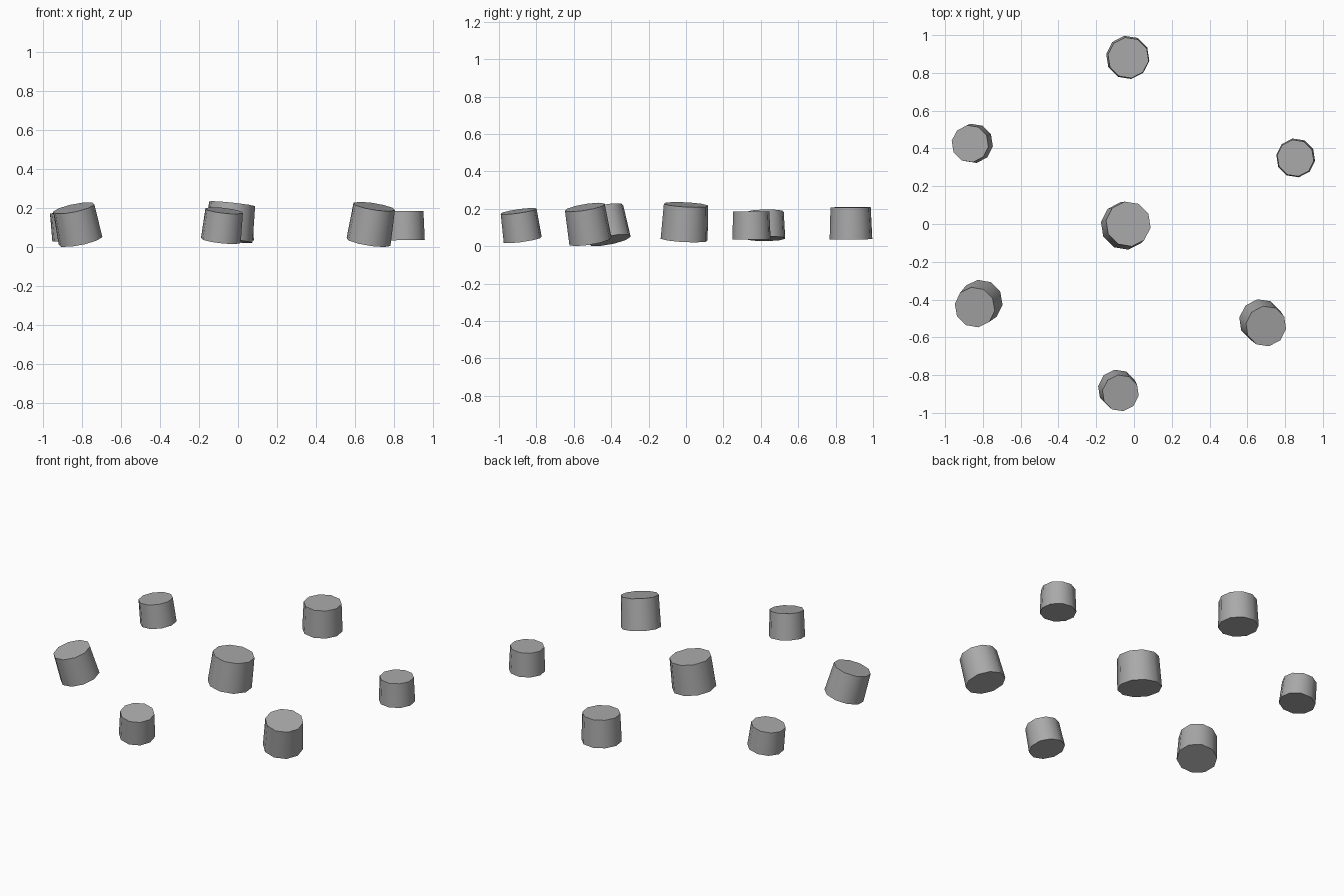
import bpy
import math
from mathutils import Vector

SIDES = 10

cube = bpy.data.objects.get("Cube")
if cube:
    bpy.data.objects.remove(cube, do_unlink=True)

# One plain grey for every stump
grey = bpy.data.materials.new("stone_grey")
colour = (0.4, 0.4, 0.4, 1)
grey.use_nodes = True
grey.diffuse_color = colour
grey.node_tree.nodes["Principled BSDF"].inputs["Base Color"].default_value = colour


def stump(name, bottom, top, radius, turn=0):
    """Tapered ten-sided stump leaning from its bottom centre to its top centre."""
    bottom, top = Vector(bottom), Vector(top)
    axis = top - bottom
    bpy.ops.mesh.primitive_cone_add(
        vertices=SIDES, radius1=radius * 1.06, radius2=radius,
        depth=axis.length, location=(bottom + top) / 2)
    obj = bpy.context.object
    obj.name = name
    lean = Vector((0, 0, 1)).rotation_difference(axis)
    spin = lean.to_matrix() @ lean.to_matrix().Rotation(math.radians(turn), 3, 'Z')
    obj.rotation_euler = spin.to_euler()
    obj.data.materials.append(grey)
    bpy.ops.object.shade_smooth_by_angle(angle=math.radians(40))


# Middle stump, then the ring around it
stump("centre_stump", (-0.05, -0.01, 0.035), (-0.03, 0, 0.222), 0.12, 9)
stump("back_stump", (-0.033, 0.882, 0.037), (-0.03, 0.88, 0.208), 0.109, 9)
stump("back_right_stump", (-0.85, 0.427, 0.04), (-0.868, 0.425, 0.184), 0.099, 9)
stump("back_left_stump", (0.856, 0.35, 0.036), (0.855, 0.349, 0.185), 0.098, 9)
stump("front_right_stump", (-0.808, -0.408, 0.032), (-0.843, -0.441, 0.2), 0.109, 9)
stump("front_left_stump", (0.67, -0.511, 0.026), (0.699, -0.541, 0.208), 0.109, 9)
stump("front_stump", (-0.088, -0.873, 0.034), (-0.071, -0.895, 0.187), 0.098, 9)
